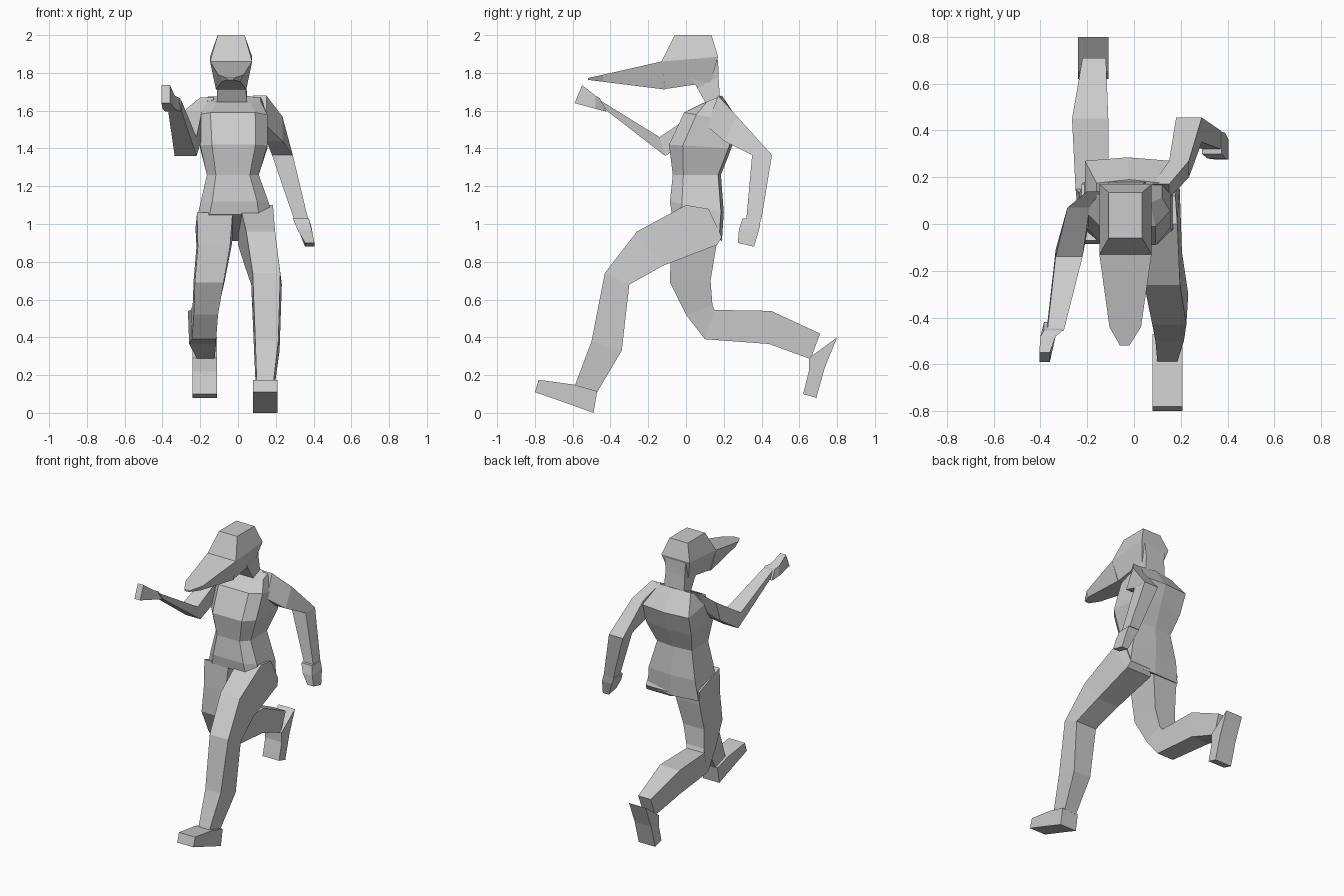
import bpy, bmesh
from mathutils import Vector


def loft(name, rings):
    """Skin a list of equal-length point rings and cap both ends."""
    bm = bmesh.new()
    vr = [[bm.verts.new(Vector(p)) for p in r] for r in rings]
    n = len(vr[0])
    for a, b in zip(vr, vr[1:]):
        for i in range(n):
            j = (i + 1) % n
            bm.faces.new((a[i], a[j], b[j], b[i]))
    bm.faces.new(vr[0])
    bm.faces.new(vr[-1])
    bmesh.ops.recalc_face_normals(bm, faces=bm.faces)
    me = bpy.data.meshes.new(name)
    bm.to_mesh(me)
    bm.free()
    ob = bpy.data.objects.new(name, me)
    bpy.context.collection.objects.link(ob)
    return ob


def limb(name, sections, ta=1.0, tb=1.0):
    """Four-sided tube; section = edge A (y, z), edge B (y, z), x range.
    ta / tb narrow the A and B edges."""
    rings = []
    for ya, za, yb, zb, x0, x1 in sections:
        m, h = (x0 + x1) / 2, (x1 - x0) / 2
        rings.append([(m - h * ta, ya, za), (m + h * ta, ya, za),
                      (m + h * tb, yb, zb), (m - h * tb, yb, zb)])
    return loft(name, rings)


def torso_ring(zf, zb, x0, x1, yf, yb):
    m, h = (x0 + x1) / 2, (x1 - x0) / 2
    y1, y2 = yf + (yb - yf) * 0.22, yb - 0.015
    pts = [(x0, y1), (m - h * .65, yf), (m + h * .65, yf), (x1, y1),
           (x1, y2), (m, yb), (x0, y2)]
    return [(x, y, zf + (zb - zf) * (y - yf) / (yb - yf)) for x, y in pts]


# Torso with sloping hem, narrow waist and sloped shoulders
loft("torso", [torso_ring(*r) for r in (
    (1.05, 0.91, -.22, .18, -.075, .19),
    (1.12, 1.06, -.20, .165, -.085, .20),
    (1.26, 1.26, -.165, .11, -.07, .185),
    (1.42, 1.40, -.20, .155, -.09, .24),
    (1.59, 1.54, -.21, .155, -.01, .285),
    (1.64, 1.68, -.16, .12, .09, .19))])

# Head, neck and long tapered beak
limb("head", [(-.06, 2.0, .135, 2.0, -.108, .035),
              (-.13, 1.86, .17, 1.885, -.148, .075),
              (-.11, 1.715, .13, 1.75, -.11, .04)])
limb("neck", [(.02, 1.78, .17, 1.87, -.115, .05),
              (.06, 1.72, .172, 1.78, -.11, .04),
              (.11, 1.63, .18, 1.66, -.11, .05)])
limb("beak", [(-.13, 1.86, -.11, 1.712, -.148, .075),
              (-.44, 1.79, -.44, 1.753, -.105, .03),
              (-.52, 1.773, -.52, 1.763, -.06, -.02)], tb=0.72)

# Arm swinging back
limb("back_arm", [(.11, 1.52, .17, 1.68, .08, .15),
                  (.20, 1.44, .27, 1.57, .15, .235),
                  (.35, 1.365, .455, 1.365, .18, .29),
                  (.32, 1.03, .40, 1.03, .295, .37)])
limb("back_hand", [(.30, 1.03, .395, 1.03, .29, .375),
                   (.28, .97, .39, .98, .315, .39),
                   (.275, .90, .36, .88, .355, .405)])

# Arm swinging forward
limb("front_arm", [(.07, 1.52, .14, 1.67, -.20, -.13),
                   (.02, 1.45, .07, 1.60, -.285, -.19),
                   (-.11, 1.36, -.14, 1.46, -.335, -.22),
                   (-.42, 1.60, -.455, 1.655, -.37, -.30)])
limb("front_hand", [(-.42, 1.595, -.455, 1.665, -.385, -.305),
                    (-.48, 1.61, -.48, 1.68, -.40, -.335),
                    (-.59, 1.64, -.55, 1.735, -.405, -.36)])

# Leading leg and foot
limb("front_leg", [(.12, 1.08, .19, .93, .02, .185),
                   (0, 1.10, .165, .89, 0, .195),
                   (-.26, .96, -.12, .78, .035, .205),
                   (-.43, .74, -.30, .68, .07, .232),
                   (-.50, .38, -.34, .33, .085, .22),
                   (-.59, .14, -.47, .11, .095, .19)], ta=0.9)
limb("front_foot", [(-.47, .115, -.49, 0, .08, .208),
                    (-.595, .15, -.60, .04, .08, .208),
                    (-.78, .175, -.80, .11, .08, .208)])

# Trailing leg and foot
limb("rear_leg", [(-.07, 1.06, .17, .98, -.225, -.02),
                  (-.08, .88, .16, .88, -.22, -.035),
                  (-.085, .69, .13, .70, -.235, -.07),
                  (0, .52, .14, .57, -.24, -.10),
                  (.10, .39, .15, .545, -.25, -.11),
                  (.44, .365, .45, .54, -.265, -.11),
                  (.66, .285, .71, .42, -.22, -.12)], ta=0.92)
limb("rear_foot", [(.65, .29, .80, .40, -.24, -.11),
                   (.65, .22, .735, .24, -.24, -.11),
                   (.62, .10, .69, .08, -.24, -.11)])
